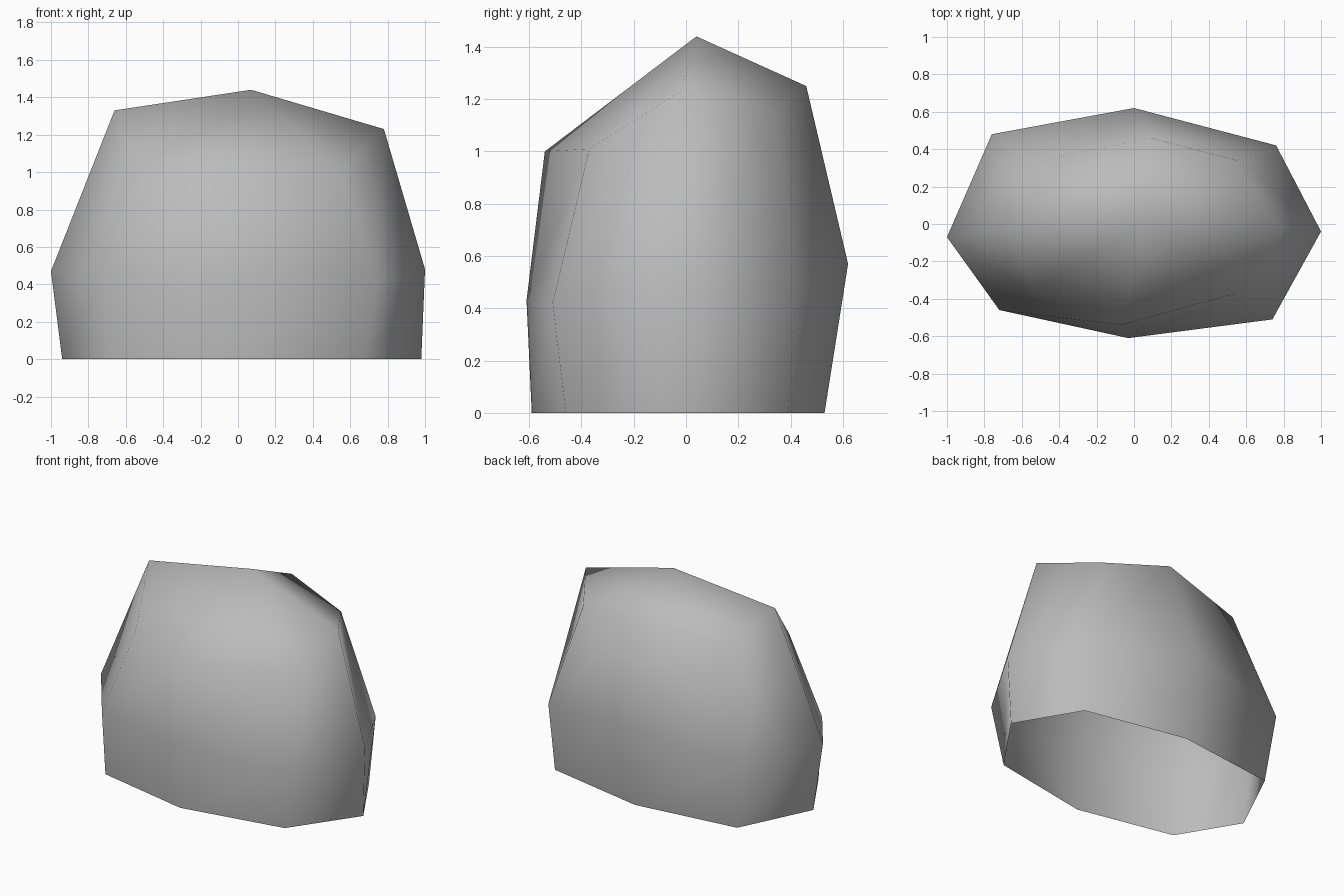
import bpy
import bmesh

default_cube = bpy.data.objects.get("Cube")
if default_cube is not None:
    bpy.data.objects.remove(default_cube, do_unlink=True)


def make_material(name, colour):
    material = bpy.data.materials.new(name)
    material.use_nodes = True
    material.diffuse_color = colour
    shader = material.node_tree.nodes["Principled BSDF"]
    shader.inputs["Base Color"].default_value = colour
    shader.inputs["Roughness"].default_value = 0.9
    return material


# Boulder outlines, each running from the left side (+x) counter-clockwise
ground_outline = [(.98, -.03, 0), (.73, .39, 0), (.02, .53, 0), (-.7, .44, 0),
                  (-.94, -.05, 0), (-.7, -.45, 0), (-.03, -.59, 0), (.68, -.46, 0)]
belly_outline = [(1, -.04, .48), (.76, .42, .46), (0, .62, .57), (-.76, .48, .47),
                 (-1, -.07, .47), (-.72, -.46, .43), (-.03, -.61, .43), (.74, -.51, .42)]
shoulder_outline = [(.78, -.02, 1.23), (.55, .34, 1.16), (.09, .46, 1.25), (-.53, .33, 1.17),
                    (-.66, -.03, 1.33), (-.53, -.37, .99), (-.07, -.54, 1), (.55, -.37, 1.01)]
peak_position = (.07, .04, 1.44)


def bridge(mesh, lower, upper):
    """Join two outlines with a band of quads."""
    count = len(lower)
    for i in range(count):
        j = (i + 1) % count
        mesh.faces.new((lower[i], lower[j], upper[j], upper[i]))


def build_boulder(material):
    mesh = bmesh.new()
    rings = [[mesh.verts.new(point) for point in outline]
             for outline in (ground_outline, belly_outline, shoulder_outline)]

    # Side bands, open underneath
    for lower, upper in zip(rings, rings[1:]):
        bridge(mesh, lower, upper)

    # Crown fan closing on the peak
    peak = mesh.verts.new(peak_position)
    shoulder = rings[-1]
    for i, vertex in enumerate(shoulder):
        mesh.faces.new((vertex, shoulder[(i + 1) % len(shoulder)], peak))

    for face in mesh.faces:
        face.smooth = True
    mesh.normal_update()

    data = bpy.data.meshes.new("boulder")
    mesh.to_mesh(data)
    mesh.free()
    data.materials.append(material)
    boulder = bpy.data.objects.new("boulder", data)
    bpy.context.collection.objects.link(boulder)
    return boulder


stone_grey = make_material("stone grey", (.5, .5, .5, 1))
build_boulder(stone_grey)
